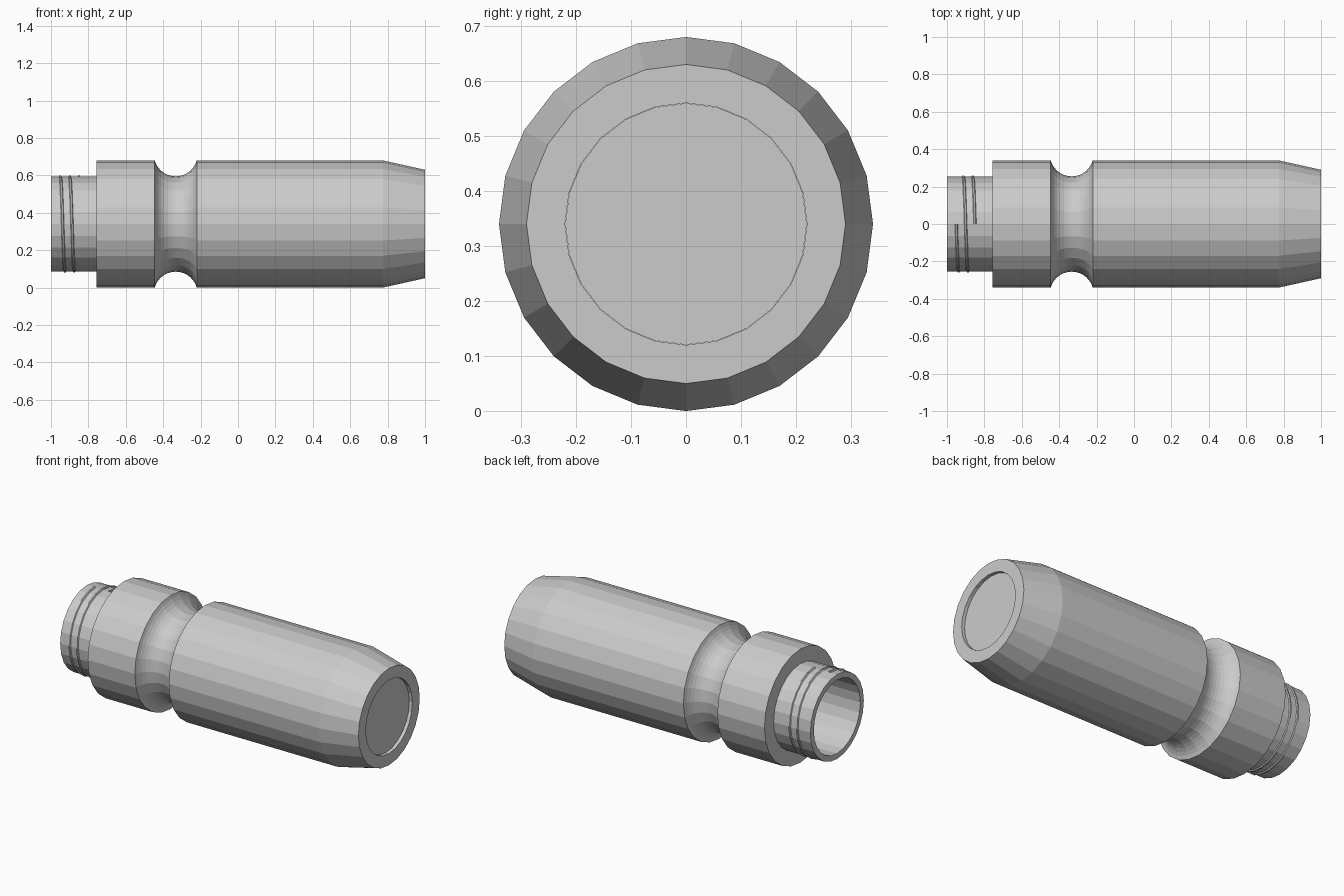
import bpy, bmesh
from math import sin, cos, pi, asin

if "Cube" in bpy.data.objects:
    bpy.data.objects.remove(bpy.data.objects["Cube"])

SIDES = 24
AXIS_Z = 0.34


def finish(bm, name):
    bmesh.ops.recalc_face_normals(bm, faces=bm.faces)
    mesh = bpy.data.meshes.new(name)
    bm.to_mesh(mesh)
    bm.free()
    obj = bpy.data.objects.new(name, mesh)
    bpy.context.collection.objects.link(obj)
    return obj


def point(x, r, a):
    # angle 0 is the top, turning towards the front
    return (x, -r * sin(a), AXIS_Z + r * cos(a))


def lathe(name, profile, closed=True):
    bm = bmesh.new()
    rings = [[bm.verts.new(point(x, r, 2 * pi * i / SIDES)) for i in range(SIDES)]
             for x, r in profile]
    pairs = list(zip(rings, rings[1:]))
    if closed:
        pairs.append((rings[-1], rings[0]))
    for p, q in pairs:
        for i in range(SIDES):
            j = (i + 1) % SIDES
            bm.faces.new((p[i], p[j], q[j], q[i]))
    if not closed:
        bm.faces.new(rings[0])
        bm.faces.new(rings[-1])
    return finish(bm, name)


# Round groove around the grip
gx, gr, R = -0.333, 0.372, 0.117
half = pi / 2 - asin((gr - 0.34) / R)
groove = [(gx + R * sin(t), gr - R * cos(t))
          for t in (-half + 2 * half * k / 14 for k in range(15))]

# Hollow body: narrow neck, collar, groove, grip, tapered nose, inner bore
lathe("handle_body",
      [(-1.0, 0.22), (-1.0, 0.253), (-0.757, 0.253), (-0.757, 0.34)]
      + groove
      + [(0.775, 0.34), (1.0, 0.29), (1.0, 0.22)])

# Recessed end disc
lathe("end_disc", [(0.95, 0.2195), (0.98, 0.2195)], closed=False)

# Screw thread: low ridge wound around the neck
bm = bmesh.new()
turns, start, pitch = 2, -0.95, 0.05
sections = []
for i in range(turns * SIDES + 1):
    a = 2 * pi * i / SIDES
    x = start + pitch * i / SIDES
    sections.append([bm.verts.new(point(x + dx, r, a)) for dx, r in
                     ((-0.010, 0.249), (-0.004, 0.259), (0.004, 0.259), (0.010, 0.249))])
for p, q in zip(sections, sections[1:]):
    for k in range(4):
        m = (k + 1) % 4
        bm.faces.new((p[k], p[m], q[m], q[k]))
bm.faces.new(sections[0])
bm.faces.new(sections[-1])
finish(bm, "neck_thread")
